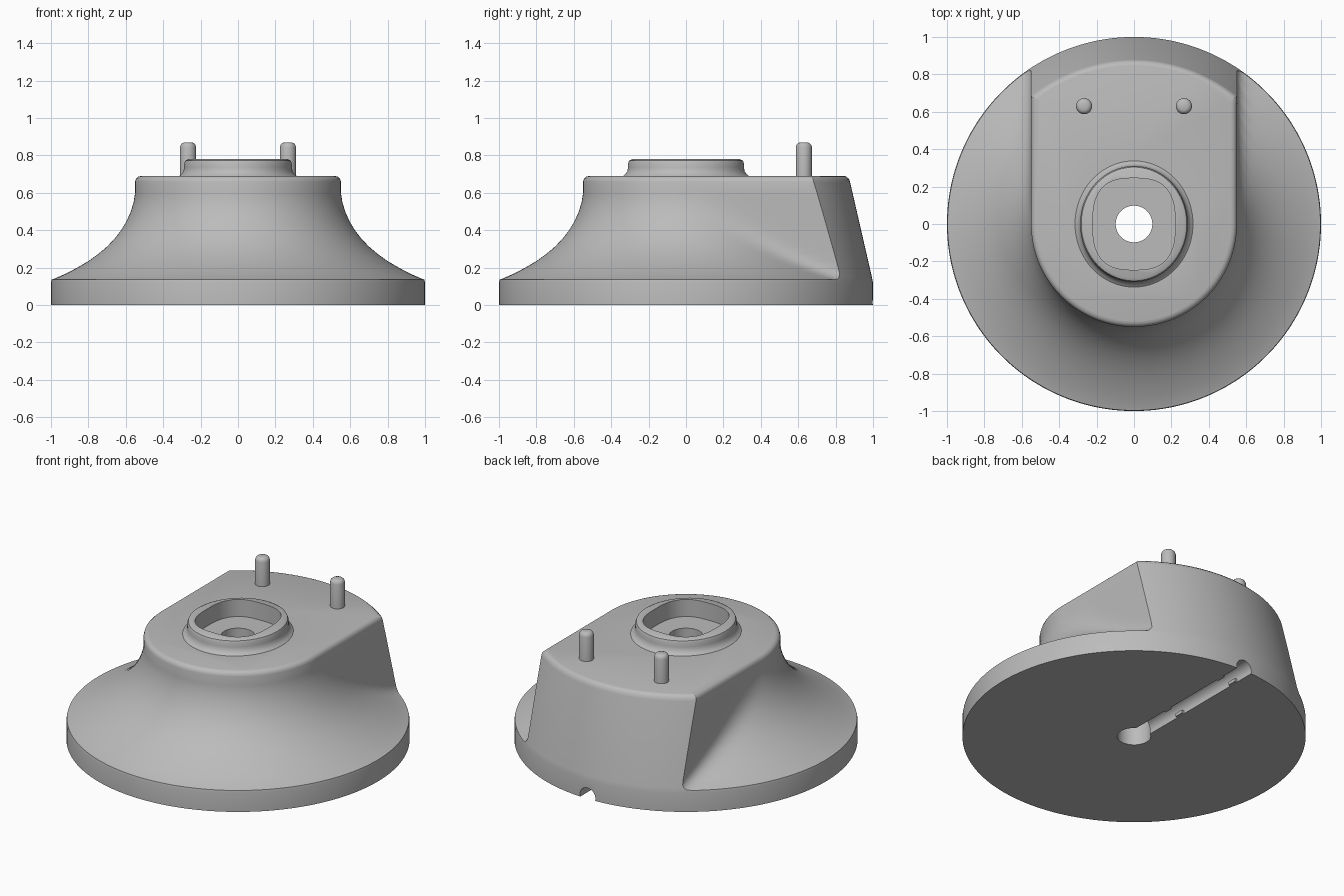
import bpy
from math import sin, cos, pi, radians

if "Cube" in bpy.data.objects:
    bpy.data.objects.remove(bpy.data.objects["Cube"], do_unlink=True)

grey = bpy.data.materials.new("matte grey")
grey.use_nodes = True
colour = (0.5, 0.5, 0.5, 1)
grey.diffuse_color = colour
grey.node_tree.nodes["Principled BSDF"].inputs["Base Color"].default_value = colour


def loft(name, rings):
    """Closed solid through rings of equal point count, bottom to top."""
    n = len(rings[0])
    verts = [p for ring in rings for p in ring]
    faces = [list(range(n))[::-1], [len(verts) - n + i for i in range(n)]]
    for k in range(len(rings) - 1):
        for i in range(n):
            a, b = k * n + i, k * n + (i + 1) % n
            faces.append([a, b, b + n, a + n])
    mesh = bpy.data.meshes.new(name)
    mesh.from_pydata(verts, [], faces)
    mesh.materials.append(grey)
    ob = bpy.data.objects.new(name, mesh)
    bpy.context.collection.objects.link(ob)
    return ob


def ring(rx, ry, z, n=96, power=1, centre=(0, 0)):
    """Ellipse, or a rounded square when power is under 1."""
    def c(v):
        return abs(v) ** power * (1 if v > 0 else -1)
    return [(centre[0] + rx * c(cos(t)), centre[1] + ry * c(sin(t)), z)
            for t in (2 * pi * (i + 0.5) / n for i in range(n))]


def lathe(name, profile, n=96, **kw):
    return loft(name, [ring(r, r, z, n, **kw) for r, z in profile])


def cut(ob, tool, operation):
    mod = ob.modifiers.new(operation.lower(), "BOOLEAN")
    mod.operation, mod.object, mod.solver = operation, tool, "EXACT"
    bpy.context.view_layer.objects.active = ob
    bpy.ops.object.modifier_apply(modifier=mod.name)
    bpy.data.objects.remove(tool, do_unlink=True)


def smooth(ob):
    bpy.ops.object.select_all(action="DESELECT")
    ob.select_set(True)
    bpy.context.view_layer.objects.active = ob
    bpy.ops.object.shade_smooth_by_angle(angle=radians(32))


# Flared body: round flare blended with a straight-sided block at the back
flare = [(1.05, 0), (1.05, 0.12), (0.985, 0.14), (0.92, 0.168), (0.86, 0.2),
         (0.8, 0.235), (0.745, 0.275), (0.7, 0.313), (0.66, 0.355), (0.625, 0.4),
         (0.598, 0.445), (0.575, 0.495), (0.558, 0.55), (0.55, 0.6), (0.55, 0.66),
         (0.545, 0.676), (0.534, 0.686), (0.518, 0.69)]


def body_ring(r, z, n=288):
    pts = []
    half = min(r, 0.55)
    for i in range(n):
        t = 2 * pi * i / n
        block = half
        if sin(t) > 0:
            block = min(half / max(abs(cos(t)), 0.01), 1.2)
        k = 0.001 + 0.12 * max(sin(t), 0) * (z < 0.6)
        h = max(k - abs(r - block), 0) / k
        d = max(r, block) + h * h * k / 4
        pts.append((d * cos(t), d * sin(t), z))
    return pts


body = loft("flared_body", [body_ring(r, z) for r, z in flare])
cone = lathe("cone_cutter", [(1, -0.1), (1, 0.12), (0.994, 0.15), (0.878, 0.655),
                             (0.872, 0.674), (0.858, 0.687), (0.83, 0.695)], 192)
cut(body, cone, "INTERSECT")

# Raised oval collar with a flared foot
collar_profile = [(0.03, 0.6), (0.03, 0.688), (0.014, 0.7), (0.004, 0.715), (0, 0.735),
                  (0, 0.757), (-0.006, 0.772), (-0.022, 0.78)]
collar = loft("collar", [ring(0.288 + d, 0.31 + d, z) for d, z in collar_profile])
cut(body, collar, "UNION")

# Rounded-square recess, centre hole and cable groove underneath
cut(body, loft("recess", [ring(0.22, 0.245, z, power=0.72) for z in (0.67, 0.9)]), "DIFFERENCE")
cut(body, lathe("centre_hole", [(0.098, -0.1), (0.098, 0.8)], 64), "DIFFERENCE")
groove = loft("groove", [[(x, y, z + 0.015) for x, z, _ in ring(0.055, 0.055, 0, 32)][::-1]
                         for y in (0.0, 1.1)])
cut(body, groove, "DIFFERENCE")
smooth(body)

# Small cable grips along the groove
for y in (0.36, 0.84):
    for side in (-1, 1):
        grip = loft("cable_grip", [ring(0.014, 0.04, z, 4, centre=(side * 0.048, y))
                                   for z in (0.001, 0.022)])

# Two locating pins with rounded tips
for side, label in ((1, "left"), (-1, "right")):
    pin = lathe(label + "_pin", [(0.043, 0.66), (0.043, 0.845), (0.039, 0.858),
                                 (0.031, 0.866), (0.02, 0.87)], 32,
                centre=(side * 0.267, 0.63))
    smooth(pin)
